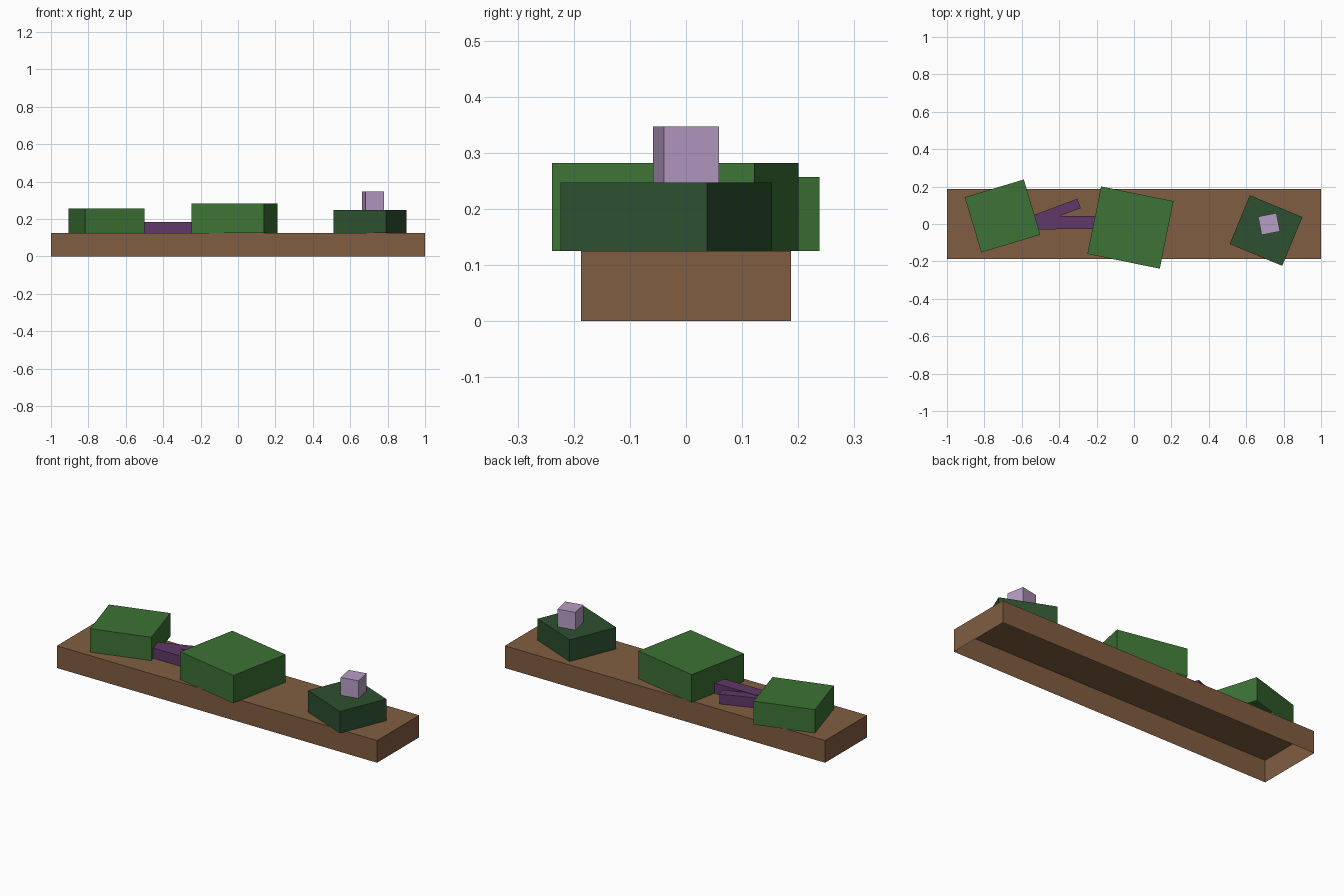
import bpy, bmesh
from math import radians, cos, sin, hypot, atan2
from mathutils import Matrix

cube = bpy.data.objects.get("Cube")
if cube:
    bpy.data.objects.remove(cube, do_unlink=True)


def linear(c):
    return c / 12.92 if c <= 0.04045 else ((c + 0.055) / 1.055) ** 2.4


def material(name, r, g, b):
    colour = (linear(r), linear(g), linear(b), 1)
    mat = bpy.data.materials.new(name)
    mat.use_nodes = True
    mat.diffuse_color = colour
    bsdf = next(n for n in mat.node_tree.nodes if n.type == "BSDF_PRINCIPLED")
    bsdf.inputs["Base Color"].default_value = colour
    bsdf.inputs["Roughness"].default_value = 0.9
    return mat


def block(name, mat, centre, size, bottom, top, angle=0):
    """Rotated box resting at the bottom height, open underneath."""
    bm = bmesh.new()
    place = (Matrix.Translation((*centre, (bottom + top) / 2))
             @ Matrix.Rotation(radians(angle), 4, "Z")
             @ Matrix.Diagonal((*size, top - bottom, 1)))
    bmesh.ops.create_cube(bm, size=1, matrix=place)
    bm.normal_update()
    under = [f for f in bm.faces if f.normal.z < -0.5]
    bmesh.ops.delete(bm, geom=under, context="FACES")
    mesh = bpy.data.meshes.new(name)
    bm.to_mesh(mesh)
    bm.free()
    mesh.materials.append(mat)
    obj = bpy.data.objects.new(name, mesh)
    bpy.context.collection.objects.link(obj)
    return obj


def plank(name, mat, start, end, width, bottom, top):
    """Bar between two points on the ground."""
    dx, dy = end[0] - start[0], end[1] - start[1]
    centre = ((start[0] + end[0]) / 2, (start[1] + end[1]) / 2)
    angle = atan2(dy, dx) * 180 / 3.14159265
    return block(name, mat, centre, (hypot(dx, dy), width), bottom, top, angle)


soil = material("soil brown", 0.505, 0.365, 0.255)
leaf = material("leaf green", 0.24, 0.45, 0.21)
dark_leaf = material("dark leaf green", 0.178, 0.315, 0.188)
stem = material("stem purple", 0.375, 0.22, 0.41)
flower = material("flower lilac", 0.715, 0.615, 0.765)

GROUND = 0.125

# Planter bed
block("soil_bed", soil, (0, 0), (2, 0.375), 0, GROUND)

# Shrubs
block("left_shrub", leaf, (-0.703, 0.043), (0.33, 0.308), GROUND, 0.257, 16.7)
block("middle_shrub", leaf, (-0.019, -0.019), (0.395, 0.368), GROUND, 0.282, -11.5)
block("dark_shrub", dark_leaf, (0.706, -0.035), (0.304, 0.282), GROUND, 0.247, -22.5)

# Blossom on the dark shrub
block("blossom", flower, (0.722, 0), (0.1, 0.1), 0.247, 0.347, 11)

# Stems between the shrubs
plank("straight_stem", stem, (-0.54, 0.006), (-0.14, 0.009), 0.07, GROUND, 0.183)
plank("slanted_stem", stem, (-0.55, 0.014), (-0.294, 0.11), 0.053, GROUND, 0.181)
